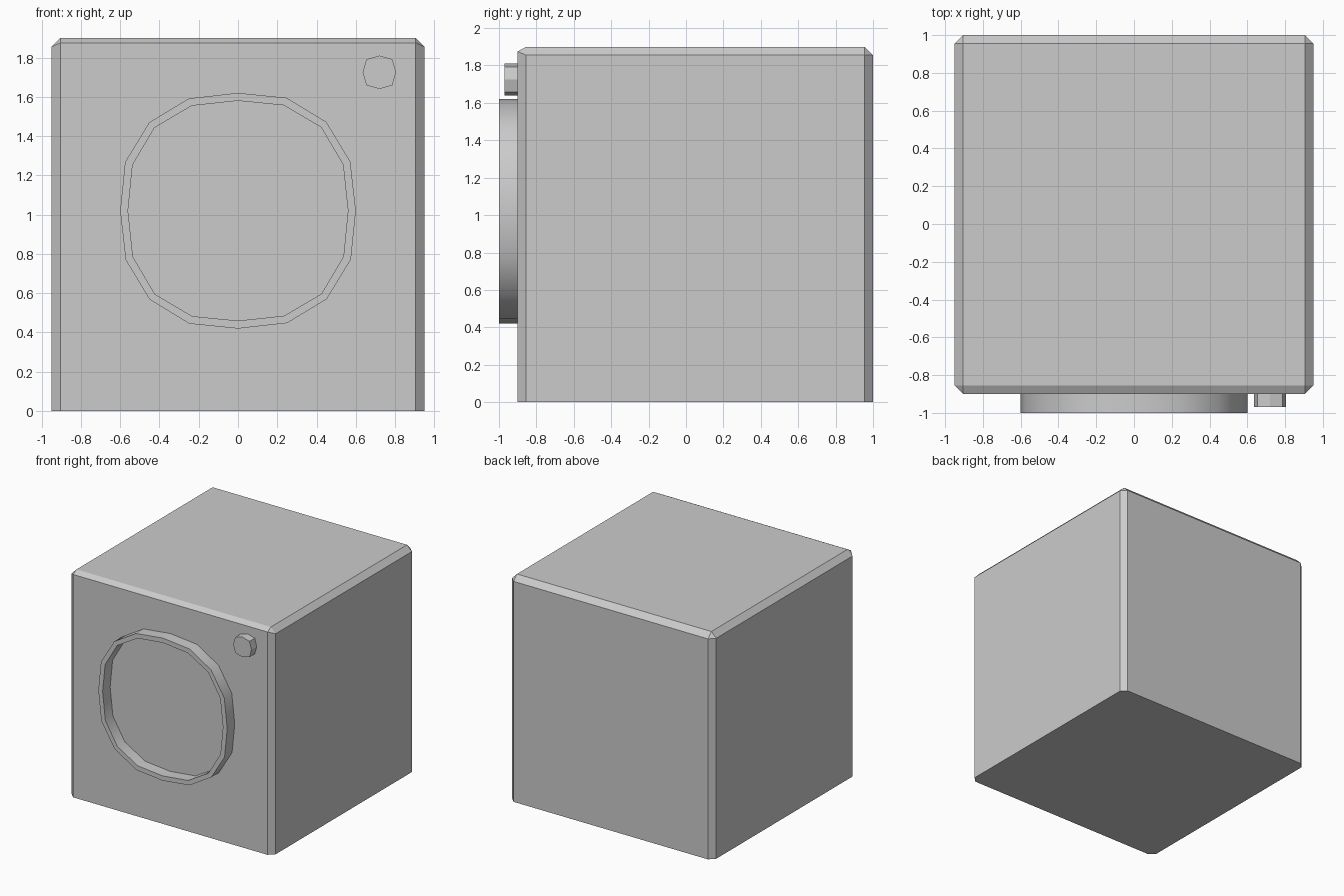
import bpy, bmesh

if "Cube" in bpy.data.objects:
    bpy.data.objects.remove(bpy.data.objects["Cube"])


def finish(bm, name, smooth_angle=None):
    bmesh.ops.recalc_face_normals(bm, faces=bm.faces)
    me = bpy.data.meshes.new(name)
    bm.to_mesh(me)
    bm.free()
    ob = bpy.data.objects.new(name, me)
    bpy.context.collection.objects.link(ob)
    if smooth_angle:
        bpy.ops.object.select_all(action='DESELECT')
        ob.select_set(True)
        bpy.context.view_layer.objects.active = ob
        bpy.ops.object.shade_smooth_by_angle(angle=smooth_angle)
    return ob


def full_loop(quadrant):
    """Rotate a quarter profile (x, z) four times into a closed loop."""
    pts, q = [], quadrant
    for _ in range(4):
        pts += q
        q = [(-z, x) for x, z in q]
    return pts


def ring_verts(bm, loop, cx, cz, y):
    return [bm.verts.new((cx + x, y, cz + z)) for x, z in loop]


def bridge(bm, a, b):
    n = len(a)
    for i in range(n):
        j = (i + 1) % n
        bm.faces.new((a[i], a[j], b[j], b[i]))


# Cabinet: chamfered on the top and upright edges, sharp at the floor
bm = bmesh.new()
bmesh.ops.create_cube(bm, size=1.9)
bmesh.ops.translate(bm, verts=bm.verts, vec=(0, 0.05, 0.95))
edges = [e for e in bm.edges if max(v.co.z for v in e.verts) > 0.1]
bmesh.ops.bevel(bm, geom=edges, offset=0.045, segments=1,
                affect='EDGES', profile=0.5)
for v in bm.verts:  # shallower chamfer along the front top edge
    if v.co.y < -0.89 and v.co.z > 1.8:
        v.co.z += 0.02
finish(bm, "cabinet")

# Door rim: slightly squarish 16-sided ring standing off the front
outer = full_loop([(0.6, 0), (0.572, 0.25), (0.45, 0.452), (0.248, 0.575)])
inner = full_loop([(0.56, 0), (0.535, 0.235), (0.423, 0.425), (0.233, 0.537)])
bm = bmesh.new()
loops = [ring_verts(bm, p, 0, 1.02, y) for p, y in
         ((outer, -0.9), (outer, -1.0), (inner, -1.0), (inner, -0.9))]
for a, b in zip(loops, loops[1:] + loops[:1]):
    bridge(bm, a, b)
finish(bm, "door_rim", 0.6)

# Control knob: octagonal button at the upper right
knob = full_loop([(0.085, 0), (0.066, 0.066)])
bm = bmesh.new()
back = ring_verts(bm, knob, 0.72, 1.725, -0.9)
front = ring_verts(bm, knob, 0.72, 1.725, -0.97)
bridge(bm, back, front)
bm.faces.new(front)
bm.faces.new(back)
finish(bm, "control_knob")
